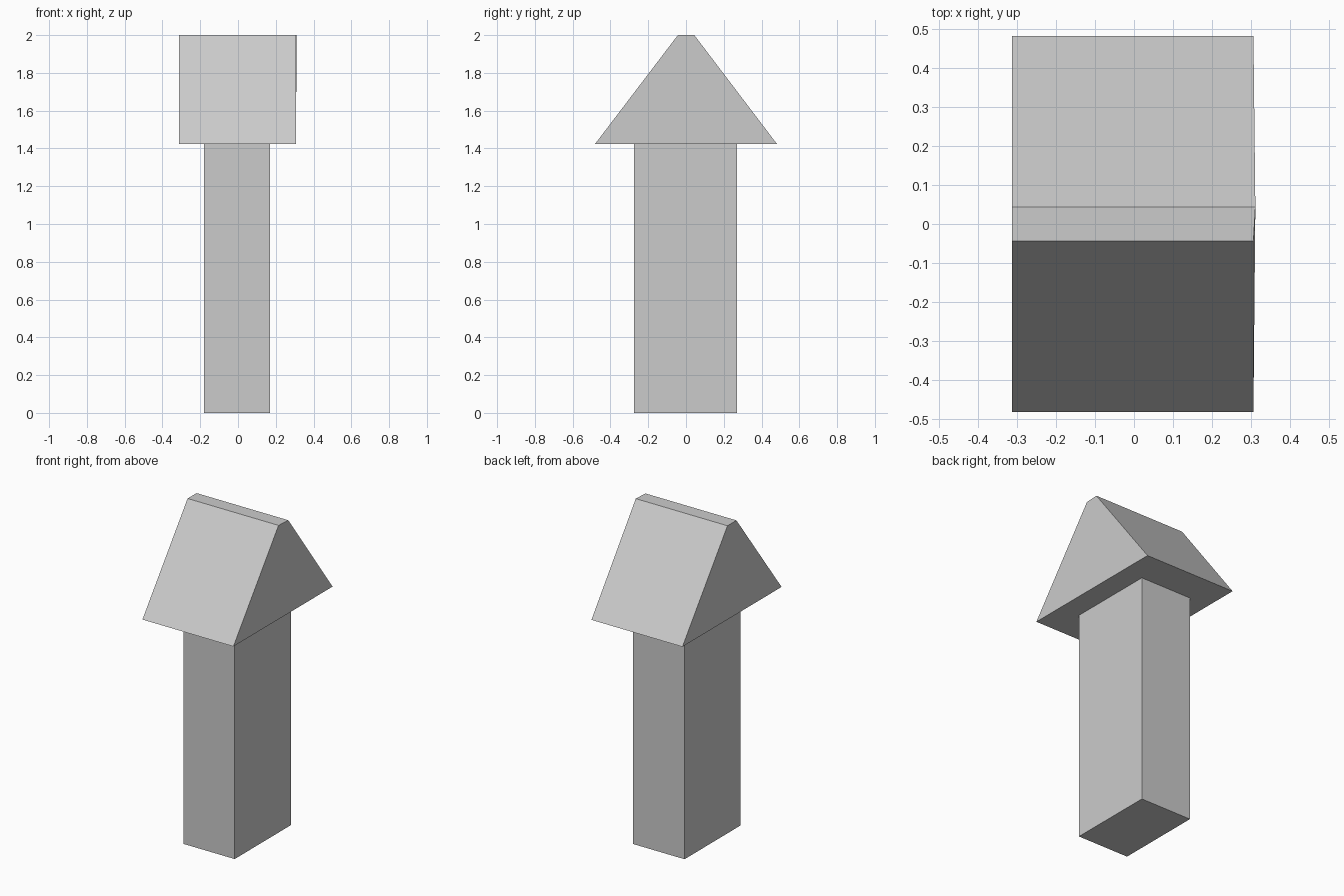
import bpy
import bmesh

if "Cube" in bpy.data.objects:
    bpy.data.objects.remove(bpy.data.objects["Cube"])


def extruded(name, profile, x0, x1):
    """Extrude a closed (y, z) profile along x into a flat-shaded solid."""
    bm = bmesh.new()
    face = bm.faces.new([bm.verts.new((x0, y, z)) for y, z in profile])
    result = bmesh.ops.extrude_face_region(bm, geom=[face], use_keep_orig=True)
    for v in result["geom"]:
        if isinstance(v, bmesh.types.BMVert):
            v.co.x = x1
    bmesh.ops.recalc_face_normals(bm, faces=bm.faces)
    mesh = bpy.data.meshes.new(name)
    bm.to_mesh(mesh)
    bm.free()
    obj = bpy.data.objects.new(name, mesh)
    bpy.context.collection.objects.link(obj)
    return obj


EAVE = 1.423

# Rectangular post
extruded("post", [(-0.275, 0), (0.271, 0), (0.271, EAVE), (-0.275, EAVE)],
         -0.18, 0.17)

# Gabled cap with a narrow flat ridge
cap = extruded("roof_cap",
               [(-0.482, EAVE), (0.482, EAVE), (0.044, 2.0), (-0.043, 2.0)],
               -0.313, 0.306)

# The right gable leans out very slightly at the back of the ridge
for v in cap.data.vertices:
    if v.co.x > 0 and v.co.z > 1.9 and v.co.y > 0:
        v.co.x = 0.311
